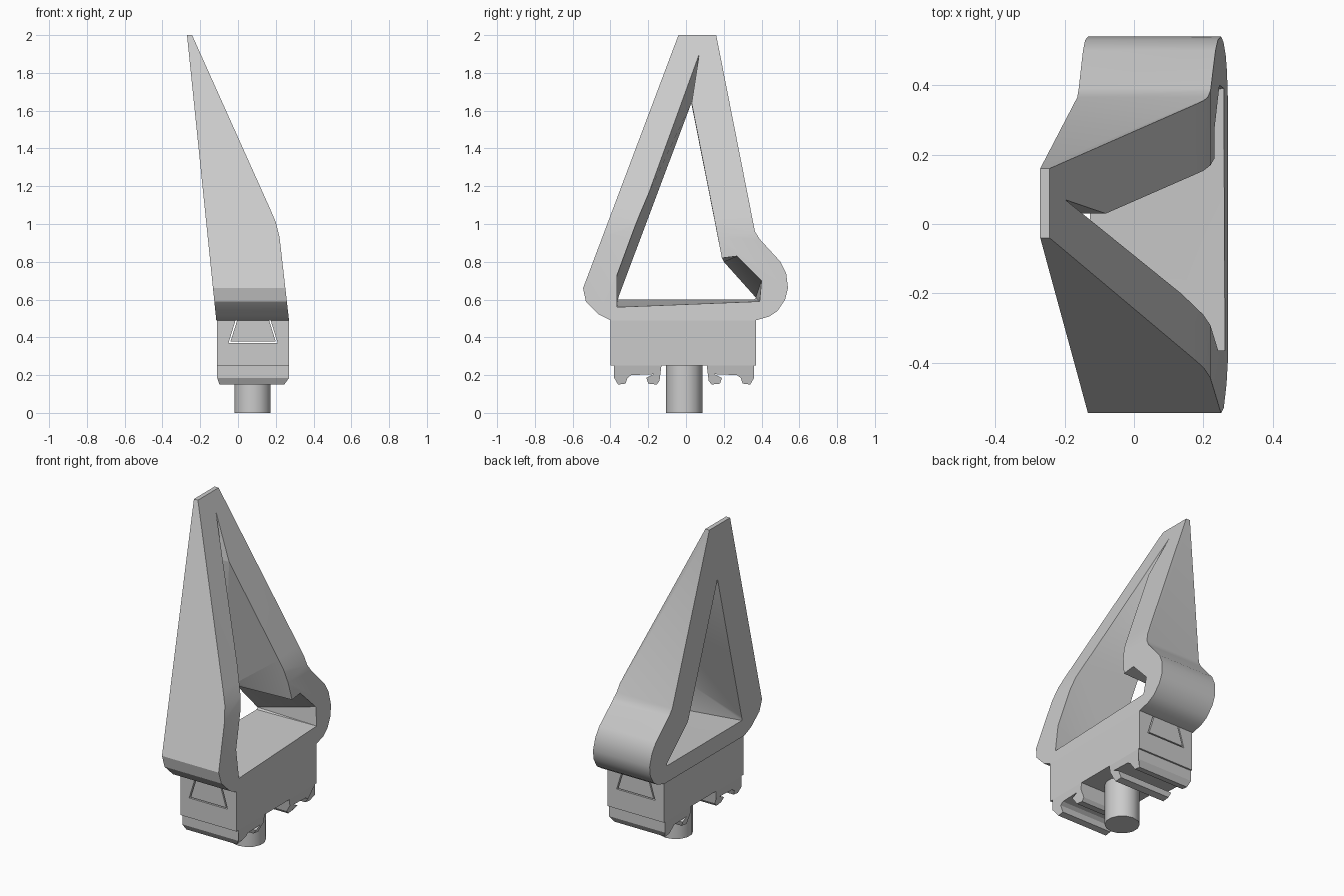
import bpy, bmesh

if "Cube" in bpy.data.objects:
    bpy.data.objects.remove(bpy.data.objects["Cube"], do_unlink=True)

grey = bpy.data.materials.new("plain grey")
grey.use_nodes = True
grey.diffuse_color = (0.6, 0.6, 0.6, 1)
grey.node_tree.nodes["Principled BSDF"].inputs["Base Color"].default_value = grey.diffuse_color


def loft(name, rings, triangulate=False):
    """Closed solid through matching loops of 3D points."""
    bm = bmesh.new()
    loops = [[bm.verts.new(p) for p in ring] for ring in rings]
    bm.faces.new(loops[0])
    bm.faces.new(loops[-1][::-1])
    for a, b in zip(loops, loops[1:]):
        for i in range(len(a)):
            j = (i + 1) % len(a)
            bm.faces.new((a[j], a[i], b[i], b[j]))
    bm.normal_update()
    if triangulate:
        bmesh.ops.triangulate(bm, faces=bm.faces[:])
    if bm.calc_volume(signed=True) < 0:
        bmesh.ops.reverse_faces(bm, faces=bm.faces[:])
    mesh = bpy.data.meshes.new(name)
    bm.to_mesh(mesh)
    bm.free()
    mesh.materials.append(grey)
    obj = bpy.data.objects.new(name, mesh)
    bpy.context.collection.objects.link(obj)
    return obj


def along_x(name, yz, x0, x1):
    return loft(name, [[(x, y, z) for y, z in yz] for x in (x0, x1)])


def along_y(name, xz, y0, y1):
    return loft(name, [[(x, y, z) for x, z in xz] for y in (y0, y1)])


def activate(obj):
    bpy.ops.object.select_all(action="DESELECT")
    obj.select_set(True)
    bpy.context.view_layer.objects.active = obj


def cut(obj, tool, operation):
    """Apply a boolean and discard the tool."""
    mod = obj.modifiers.new("cut", "BOOLEAN")
    mod.object, mod.operation, mod.solver = tool, operation, "EXACT"
    bpy.context.view_layer.update()
    activate(obj)
    bpy.ops.object.modifier_apply(modifier=mod.name)
    bpy.data.objects.remove(tool, do_unlink=True)


# Frame: side outline, trimmed to the leaning wedge
outline = [(-0.04, 2), (0.16, 2), (0.365, 0.96), (0.39, 0.92), (0.5, 0.8), (0.53, 0.74),
           (0.54, 0.66), (0.525, 0.6), (0.485, 0.54), (0.44, 0.51), (0.37, 0.49),
           (-0.4, 0.49), (-0.46, 0.52), (-0.53, 0.59), (-0.545, 0.66)]
frame = along_x("triangle_frame", outline, -0.5, 0.5)
wedge = [(-0.27, 2), (-0.27, 2.1), (-0.243, 2.1), (-0.243, 2), (0.17, 1.08), (0.2, 1.01),
         (0.22, 0.93), (0.27, 0.49), (0.27, 0.4), (-0.11, 0.4), (-0.115, 0.49)]
cut(frame, along_y("wedge_cutter", wedge, -0.7, 0.7), "INTERSECT")


def flat_side(z):
    return -0.115 - (z - 0.49) * 0.103


def sloping_side(z):
    if z > 1.08:
        return -0.243 + (2 - z) * 0.449
    return 0.27 - (z - 0.49) * 0.13


# Opening: wider on the sloping side than on the flat side
wide = [(0.07, 1.9), (0.03, 1.64), (0.14, 1.08), (0.19, 0.82), (0.27, 0.83), (0.4, 0.7),
        (0.39, 0.59), (-0.365, 0.56), (-0.365, 0.73), (-0.236, 1.08)]
narrow = [(0.032, 1.65), (0.03, 1.63), (0.139, 1.08), (0.19, 0.82), (0.2, 0.8), (0.37, 0.61),
          (0.36, 0.6), (-0.36, 0.6), (-0.355, 0.62), (-0.182, 1.08)]
opening = loft("opening_cutter",
               [[(-0.5, y, z) for y, z in narrow],
                [(flat_side(z), y, z) for y, z in narrow],
                [(sloping_side(z), y, z) for y, z in wide],
                [(0.5, y, z) for y, z in wide]], True)
cut(frame, opening, "DIFFERENCE")

# Base block with a dovetail slot, and the key that slides in it
block = along_x("base_block", [(-0.4, 0.25), (0.37, 0.25), (0.37, 0.49), (-0.4, 0.49)], -0.11, 0.27)
cut(block, along_y("slot_cutter", [(-0.05, 0.37), (0.21, 0.37), (0.17, 0.5), (-0.01, 0.5)],
                   -0.5, 0.5), "DIFFERENCE")
along_y("dovetail_key", [(-0.04, 0.377), (0.2, 0.377), (0.163, 0.495), (-0.003, 0.495)], -0.4, 0.37)

# Mirrored clips under the block, with chamfered lower ends
hook = [(-0.38, 0.25), (-0.13, 0.25), (-0.135, 0.21), (-0.14, 0.17), (-0.155, 0.15),
        (-0.2, 0.155), (-0.21, 0.185), (-0.17, 0.205), (-0.29, 0.2), (-0.31, 0.185),
        (-0.32, 0.155), (-0.36, 0.15), (-0.38, 0.185)]
for name, side in (("front_clip", 1), ("back_clip", -1)):
    loop = [(y if side > 0 else -0.02 - y, z) for y, z in hook]
    clip = along_x(name, loop, -0.11, 0.27)
    for v in clip.data.vertices:
        if v.co.z < 0.175:
            v.co.x += 0.012 if v.co.x < 0 else -0.025

# Round mounting peg
bpy.ops.mesh.primitive_cylinder_add(vertices=14, radius=0.097, depth=0.27,
                                    location=(0.077, -0.01, 0.135))
peg = bpy.context.object
peg.name = "mounting_peg"
peg.data.materials.append(grey)

for obj in (frame, peg):
    activate(obj)
    bpy.ops.object.shade_smooth_by_angle()
